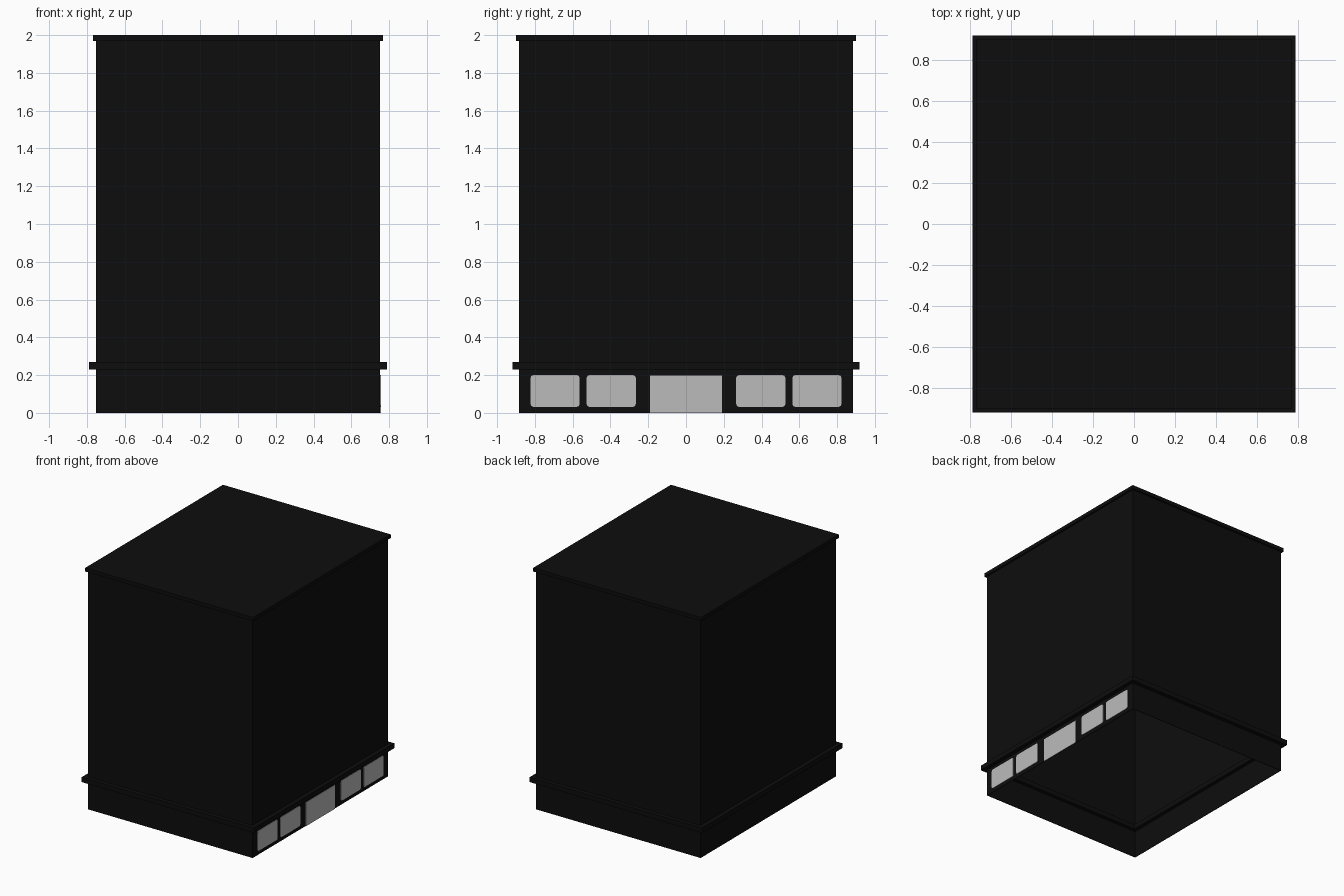
import bpy, bmesh
from mathutils import Vector

cube = bpy.data.objects.get("Cube")
if cube:
    bpy.data.objects.remove(cube, do_unlink=True)

HALF_X, HALF_Y = 0.753, 0.884   # outer wall half sizes


def make_material(name, value):
    mat = bpy.data.materials.new(name)
    mat.use_nodes = True
    colour = (value, value, value, 1)
    mat.diffuse_color = colour
    mat.node_tree.nodes["Principled BSDF"].inputs["Base Color"].default_value = colour
    return mat


black = make_material("black wall", 0.004)
grey = make_material("window grey", 0.5)


def add_object(name, bm, mat):
    bmesh.ops.recalc_face_normals(bm, faces=bm.faces)
    mesh = bpy.data.meshes.new(name)
    bm.to_mesh(mesh)
    bm.free()
    mesh.materials.append(mat)
    obj = bpy.data.objects.new(name, mesh)
    bpy.context.collection.objects.link(obj)
    return obj


def box_mesh(low, high):
    low, high = Vector(low), Vector(high)
    bm = bmesh.new()
    bmesh.ops.create_cube(bm, size=1)
    for v in bm.verts:
        v.co = (low + high) / 2 + v.co * (high - low)
    return bm


def add_frame(name, z_low, z_high, thickness, offset):
    """Four upright walls, open above and below."""
    bm = box_mesh((-HALF_X, -HALF_Y, z_low), (HALF_X, HALF_Y, z_high))
    ends = [f for f in bm.faces if abs(f.normal.z) > 0.5]
    bmesh.ops.delete(bm, geom=ends, context='FACES_ONLY')
    obj = add_object(name, bm, black)
    solid = obj.modifiers.new("thickness", 'SOLIDIFY')
    solid.thickness, solid.offset = thickness, offset
    solid.use_even_offset = True


def add_pane(name, y_low, y_high, z_low, z_high, corner):
    """Thin plate on the +x wall, with clipped corners if asked."""
    bm = box_mesh((HALF_X - 0.002, y_low, z_low), (HALF_X + 0.004, y_high, z_high))
    if corner:
        edges = [e for e in bm.edges
                 if abs(e.verts[0].co.x - e.verts[1].co.x) > 0.001]
        bmesh.ops.bevel(bm, geom=edges, offset=corner, segments=2,
                        profile=0.5, affect='EDGES')
    add_object(name, bm, grey)


# Hollow body, open underneath
add_frame("walls", 0, 1.98, 0.004, -1)

# Ledge running around both sides of the wall
add_frame("ledge", 0.23, 0.27, 0.07, 0)

# Flat roof with a small overhang
add_object("roof", box_mesh((-0.768, -0.9, 1.97), (0.768, 0.9, 2)), black)

# Ground floor windows and entrance
for side, label in ((-1, "front"), (1, "back")):
    for centre, place in ((0.396, "inner"), (0.693, "outer")):
        y = side * centre
        add_pane(f"{label}_{place}_window", y - 0.13, y + 0.13, 0.032, 0.2, 0.014)
add_pane("entrance", -0.19, 0.19, 0, 0.197, 0)
